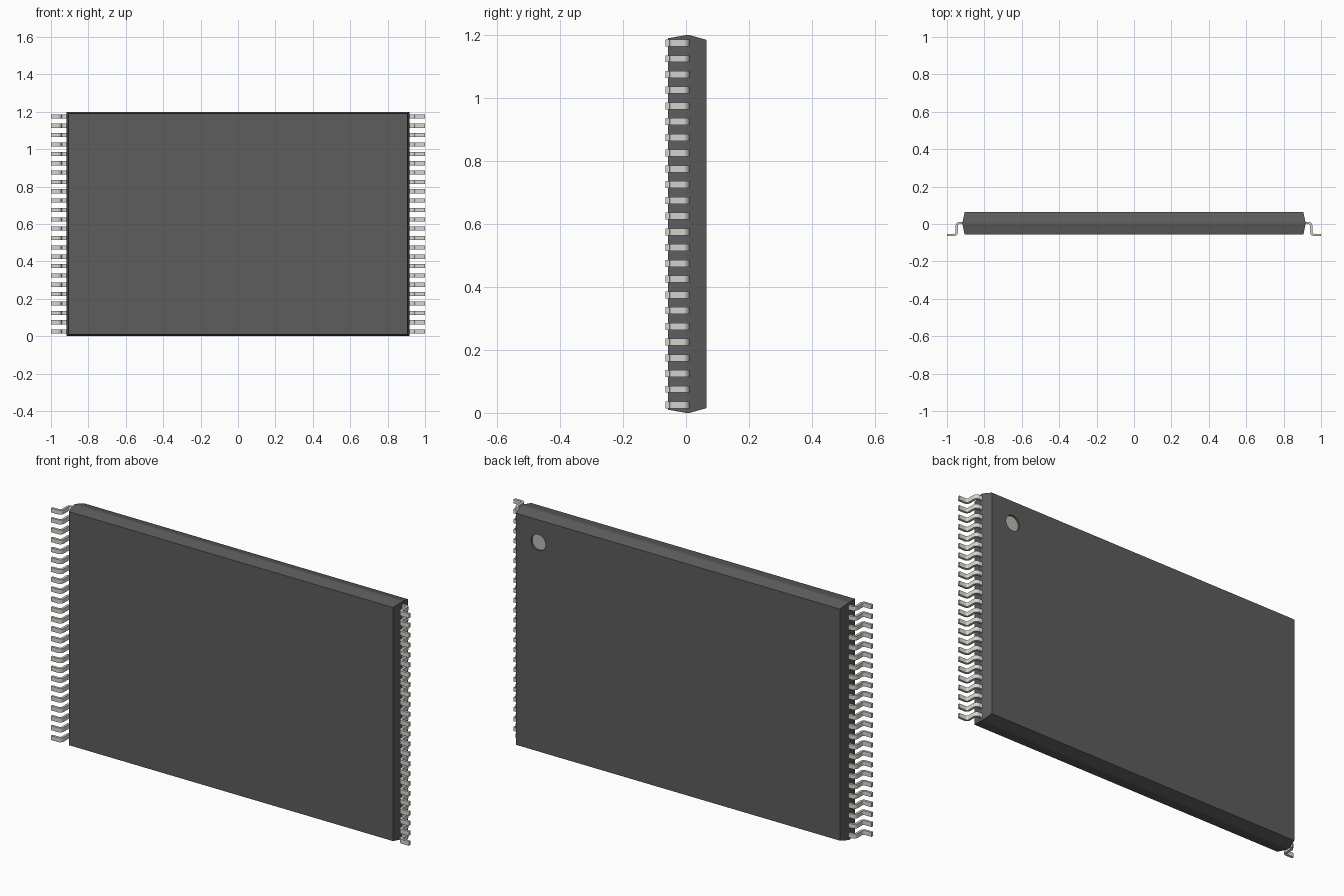
import bpy, bmesh
from math import cos, sin, radians, pi

if "Cube" in bpy.data.objects:
    bpy.data.objects.remove(bpy.data.objects["Cube"])


def material(name, rgb):
    m = bpy.data.materials.new(name)
    m.diffuse_color = (*rgb, 1)
    m.use_nodes = True
    m.node_tree.nodes["Principled BSDF"].inputs["Base Color"].default_value = m.diffuse_color
    return m


def make_object(name, bm, mat):
    bmesh.ops.recalc_face_normals(bm, faces=bm.faces)
    me = bpy.data.meshes.new(name)
    bm.to_mesh(me)
    bm.free()
    if mat:
        me.materials.append(mat)
    ob = bpy.data.objects.new(name, me)
    bpy.context.collection.objects.link(ob)
    return ob


def select_only(ob):
    bpy.ops.object.select_all(action='DESELECT')
    ob.select_set(True)
    bpy.context.view_layer.objects.active = ob


def disc(name, y0, y1, mat):
    bm = bmesh.new()
    ring = [bm.verts.new((0.78 + 0.04 * cos(a), y0, 1.07 + 0.04 * sin(a)))
            for a in (2 * pi * i / 32 for i in range(32))]
    face = bm.faces.new(ring)
    new = bmesh.ops.extrude_face_region(bm, geom=[face])['geom']
    bmesh.ops.translate(bm, vec=(0, y1 - y0, 0),
                        verts=[v for v in new if isinstance(v, bmesh.types.BMVert)])
    return make_object(name, bm, mat)


dark = material("dark_plastic", (0.11, 0.11, 0.11))
metal = material("lead_metal", (0.68, 0.68, 0.64))
mark = material("marker_grey", (0.5, 0.5, 0.46))

# Package body: rectangular sections lofted front to back (y, half width, half height)
bm = bmesh.new()
rings = []
for y, hx, hz in [(-0.057, 0.906, 0.59), (0.0, 0.917, 0.6),
                  (0.011, 0.917, 0.6), (0.065, 0.905, 0.585)]:
    rings.append([bm.verts.new((sx * hx, y, 0.6 + sz * hz))
                  for sx, sz in [(-1, -1), (1, -1), (1, 1), (-1, 1)]])
for a, b in zip(rings, rings[1:]):
    for i in range(4):
        j = (i + 1) % 4
        bm.faces.new((a[i], a[j], b[j], b[i]))
bm.faces.new(rings[0])
bm.faces.new(rings[-1])
body = make_object("package_body", bm, dark)

# Round recess marking the first lead on the back face
cutter = disc("recess_cutter", 0.055, 0.09, None)
cutter.hide_render = True
cut = body.modifiers.new("recess", 'BOOLEAN')
cut.operation = 'DIFFERENCE'
cut.solver = 'EXACT'
cut.object = cutter
select_only(body)
bpy.ops.object.modifier_apply(modifier=cut.name)
bpy.data.objects.remove(cutter)
disc("recess_marker", 0.053, 0.056, mark)

# Gull-wing lead profile: shoulder, rounded bend, leg, rounded bend, foot
T, R, LEG, TOP, FOOT = 0.012, 0.014, 0.948, 0.005, -0.059


def lead_side(offset):
    pts = [(0.90, TOP + offset)]
    for i in range(5):
        a = radians(90 - 22.5 * i)
        pts.append((LEG - R + (R + offset) * cos(a), TOP - R + (R + offset) * sin(a)))
    for i in range(5):
        a = radians(180 + 22.5 * i)
        pts.append((LEG + R + (R - offset) * cos(a), FOOT + R + (R - offset) * sin(a)))
    return pts + [(1.0, FOOT + offset)]


bm = bmesh.new()
W = 0.022
z0 = 0.025 - W / 2
layers = [[[bm.verts.new((x, y, z)) for x, y in lead_side(s * T / 2)]
           for s in (1, -1)] for z in (z0, z0 + W)]
(ob_, ib), (ot, it) = layers
for i in range(len(ob_) - 1):
    for p, q in ((ob_, ib), (ib, it), (it, ot), (ot, ob_)):
        bm.faces.new((p[i], p[i + 1], q[i + 1], q[i]))
for i in (0, -1):
    bm.faces.new((ob_[i], ib[i], it[i], ot[i]))
leads = make_object("leads", bm, metal)
select_only(leads)
bpy.ops.object.shade_smooth_by_angle(angle=radians(35))

# Repeat the lead up the side and mirror to the other side
arr = leads.modifiers.new("column", 'ARRAY')
arr.count = 24
arr.use_relative_offset = False
arr.use_constant_offset = True
arr.constant_offset_displace = (0, 0, 0.05)
leads.modifiers.new("both_sides", 'MIRROR')
